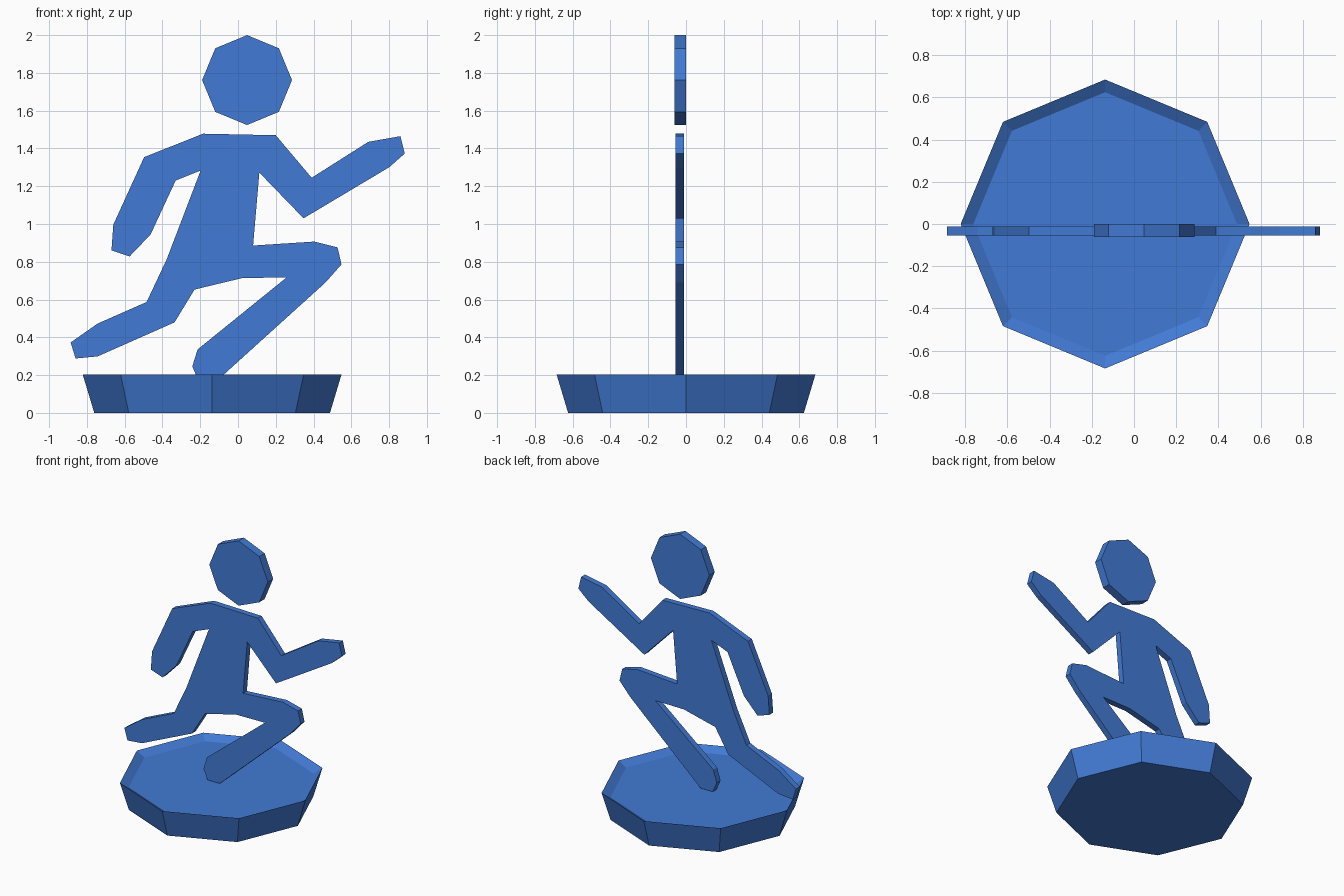
import bpy, bmesh, math

if "Cube" in bpy.data.objects:
    bpy.data.objects.remove(bpy.data.objects["Cube"])

blue = bpy.data.materials.new("blue plastic")
blue.diffuse_color = (0.054, 0.195, 0.66, 1.0)
blue.use_nodes = True
blue.node_tree.nodes["Principled BSDF"].inputs["Base Color"].default_value = blue.diffuse_color


def finish(bm, name):
    bmesh.ops.recalc_face_normals(bm, faces=bm.faces[:])
    mesh = bpy.data.meshes.new(name)
    bm.to_mesh(mesh)
    bm.free()
    mesh.materials.append(blue)
    obj = bpy.data.objects.new(name, mesh)
    bpy.context.collection.objects.link(obj)
    return obj


def plate(name, outline, y_front, y_back):
    """Flat XZ outline given thickness along y."""
    bm = bmesh.new()
    face = bm.faces.new([bm.verts.new((x, y_front, z)) for x, z in outline])
    ext = bmesh.ops.extrude_face_region(bm, geom=[face], use_keep_orig=True)
    moved = [v for v in ext["geom"] if isinstance(v, bmesh.types.BMVert)]
    bmesh.ops.translate(bm, verts=moved, vec=(0, y_back - y_front, 0))
    bmesh.ops.triangulate(bm, faces=[f for f in bm.faces if len(f.verts) > 4])
    return finish(bm, name)


def ring_points(cx, cy, r, n=8):
    return [(cx + r * math.cos(2 * math.pi * i / n),
             cy + r * math.sin(2 * math.pi * i / n)) for i in range(n)]


# Octagonal base: flared outer wall, shallow dished top
bm = bmesh.new()
rings = [[bm.verts.new((x, y, z)) for x, y in ring_points(-0.137, 0, r)]
         for r, z in ((0.624, 0), (0.685, 0.203), (0.625, 0.167))]
for low, high in zip(rings, rings[1:]):
    for i in range(8):
        j = (i + 1) % 8
        bm.faces.new((low[i], low[j], high[j], high[i]))
bm.faces.new(rings[0])
bm.faces.new(rings[-1])
finish(bm, "base")

# Head disc
plate("head", ring_points(0.048, 1.762, 0.238), -0.062, 0.0)

# Running figure cut from one flat sheet
body = [
    (-0.185, 1.478), (0.20, 1.47),                                  # shoulders
    (0.39, 1.245), (0.69, 1.435), (0.86, 1.465), (0.883, 1.373),    # front arm
    (0.80, 1.30), (0.347, 1.03), (0.113, 1.272),
    (0.08, 0.886), (0.405, 0.907), (0.527, 0.876), (0.548, 0.786),  # front leg
    (0.463, 0.69), (-0.075, 0.203), (-0.11, 0.172), (-0.21, 0.172),
    (-0.242, 0.246), (-0.214, 0.336), (0.257, 0.717), (0.024, 0.714),
    (-0.23, 0.653), (-0.336, 0.479), (-0.743, 0.299),               # rear leg
    (-0.86, 0.288), (-0.886, 0.373), (-0.743, 0.473),
    (-0.484, 0.587), (-0.378, 0.812), (-0.198, 1.283),
    (-0.33, 1.23), (-0.463, 0.944), (-0.574, 0.828),                # rear arm
    (-0.67, 0.86), (-0.66, 0.997), (-0.497, 1.354),
]
plate("running_body", body, -0.055, -0.011)
